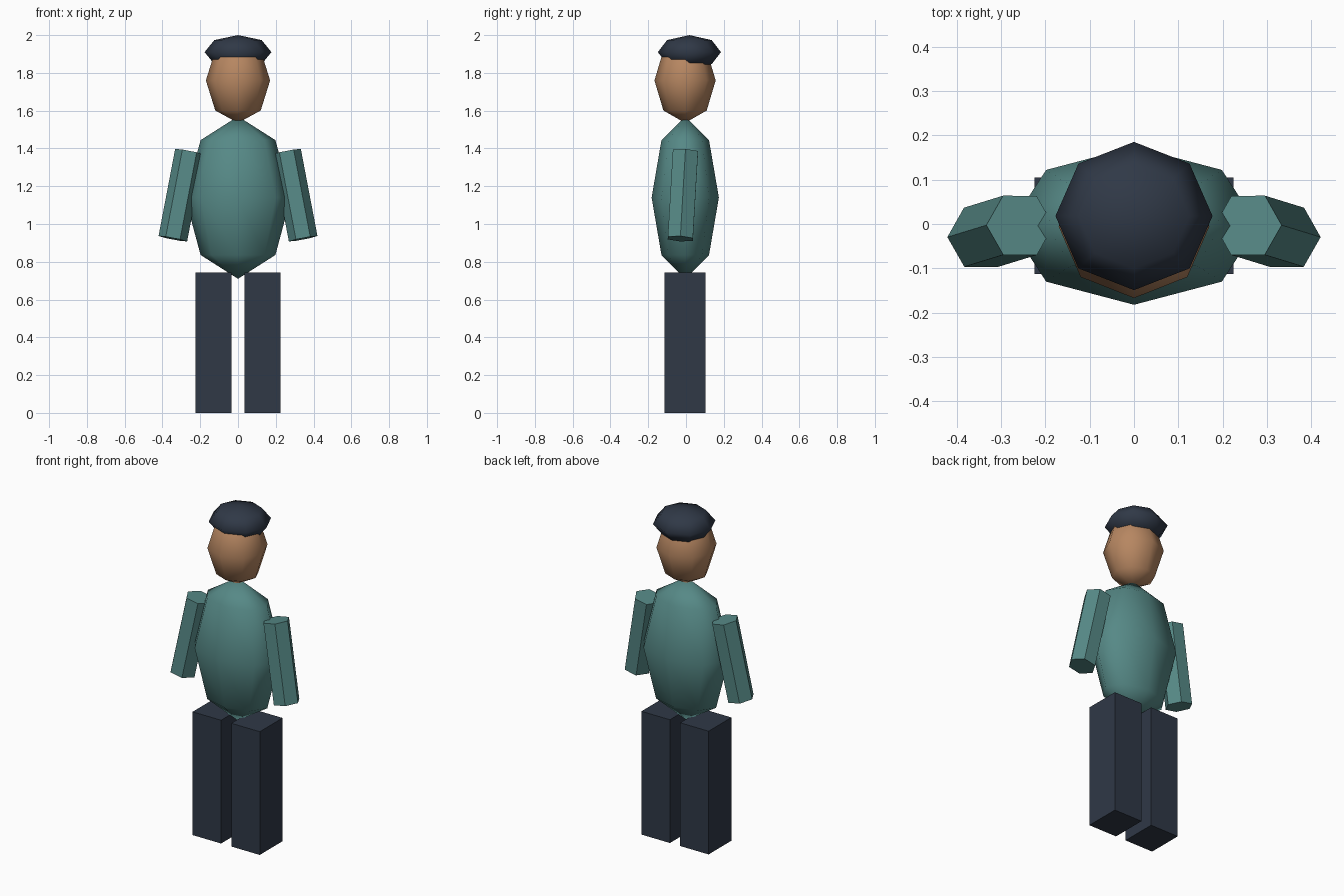
import bpy
from math import pi
from mathutils import Vector, Quaternion

cube = bpy.data.objects.get("Cube")
if cube:
    bpy.data.objects.remove(cube, do_unlink=True)


def make_material(name, rgb):
    mat = bpy.data.materials.new(name)
    mat.use_nodes = True
    mat.diffuse_color = (*rgb, 1)
    mat.node_tree.nodes["Principled BSDF"].inputs["Base Color"].default_value = (*rgb, 1)
    return mat


teal = make_material("teal cloth", (0.093, 0.25, 0.24))
skin = make_material("warm skin", (0.47, 0.24, 0.12))
navy = make_material("dark navy cloth", (0.029, 0.04, 0.062))


def finish(name, mat):
    obj = bpy.context.object
    obj.name = obj.data.name = name
    obj.data.materials.append(mat)
    return obj


def ellipsoid(name, mat, center, radii):
    """Coarse eight-sided ball, smooth shaded."""
    bpy.ops.mesh.primitive_uv_sphere_add(segments=8, ring_count=4, radius=1, location=center)
    bpy.context.object.scale = radii
    bpy.ops.object.transform_apply(location=False, rotation=False, scale=True)
    bpy.ops.object.shade_smooth()
    return finish(name, mat)


def hex_rod(name, mat, top, bottom, radius):
    """Six-sided rod between two points, with corners facing sideways."""
    top, bottom = Vector(top), Vector(bottom)
    axis = top - bottom
    bpy.ops.mesh.primitive_cylinder_add(vertices=6, radius=radius, depth=axis.length,
                                        location=(top + bottom) / 2)
    obj = finish(name, mat)
    obj.rotation_mode = 'QUATERNION'
    tilt = Vector((0, 0, 1)).rotation_difference(axis)
    obj.rotation_quaternion = tilt @ Quaternion((0, 0, 1), pi / 2)
    return obj


def box(name, mat, center, size):
    bpy.ops.mesh.primitive_cube_add(size=1, location=center)
    bpy.context.object.scale = size
    bpy.ops.object.transform_apply(location=False, rotation=False, scale=True)
    return finish(name, mat)


# Body, head and cap
ellipsoid("torso", teal, (0, -0.004, 1.14), (0.28, 0.178, 0.43))
ellipsoid("head", skin, (0, -0.005, 1.76), (0.17, 0.162, 0.225))
ellipsoid("cap", navy, (0, 0.018, 1.91), (0.177, 0.167, 0.09))

# Limbs, mirrored
for side, s in (("left", 1), ("right", -1)):
    hex_rod(side + "_arm", teal, (s * 0.257, -0.003, 1.383), (s * 0.345, -0.03, 0.922), 0.077)
    box(side + "_leg", navy, (s * 0.129, -0.004, 0.3715), (0.19, 0.217, 0.743))
